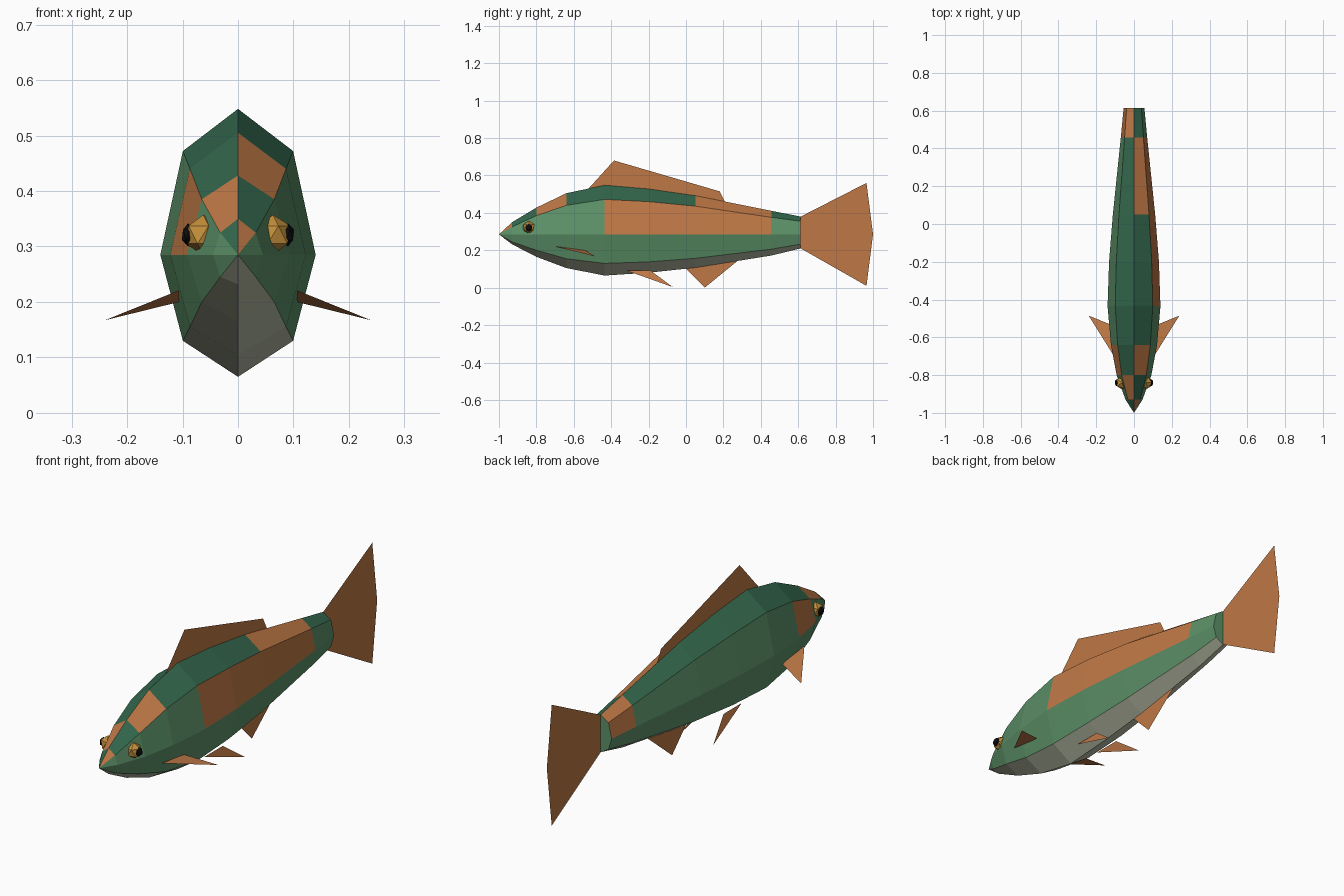
import bpy, bmesh
from mathutils import Vector

if "Cube" in bpy.data.objects:
    bpy.data.objects.remove(bpy.data.objects["Cube"])


def material(name, hexcode):
    m = bpy.data.materials.new(name)
    lin = []
    for i in (0, 2, 4):
        c = int(hexcode[i:i + 2], 16) / 255
        lin.append(c / 12.92 if c < 0.04045 else ((c + 0.055) / 1.055) ** 2.4)
    m.diffuse_color = (*lin, 1)
    m.use_nodes = True
    m.node_tree.nodes["Principled BSDF"].inputs["Base Color"].default_value = m.diffuse_color
    return m


BACK = material("deep_green", "33674C")
SIDE = material("side_green", "5C9168")
BELLY = material("belly_grey", "B8BEA6")
ORANGE = material("orange", "BF7846")
GOLD = material("gold", "C4903C")
BLACK = material("black", "0C0C0E")


def add_object(name, bm, mats):
    me = bpy.data.meshes.new(name)
    bm.to_mesh(me)
    bm.free()
    for m in mats:
        me.materials.append(m)
    ob = bpy.data.objects.new(name, me)
    bpy.context.collection.objects.link(ob)
    return ob


# Body: eight-sided rings of (y, half width, top, shoulder, low side, bottom)
MID = 0.285
rings = [(-0.93, 0.045, 0.350, 0.325, 0.245, 0.232),
         (-0.80, 0.092, 0.428, 0.385, 0.200, 0.165),
         (-0.64, 0.122, 0.505, 0.44, 0.155, 0.105),
         (-0.435, 0.140, 0.548, 0.472, 0.130, 0.065),
         (-0.20, 0.132, 0.528, 0.460, 0.138, 0.080),
         (0.05, 0.112, 0.492, 0.436, 0.157, 0.107),
         (0.457, 0.070, 0.411, 0.376, 0.206, 0.172),
         (0.613, 0.055, 0.380, 0.355, 0.233, 0.210)]
# Orange patches: strip number -> ring segments (segment 0 is the snout)
PATCHES = {0: {0, 2, 6}, 1: {4, 5, 6}, 6: {2, 7}, 7: {1, 7}}

bm = bmesh.new()
nose = bm.verts.new((0, -1, MID))
loops = []
for y, w, top, up, low, bot in rings:
    s = 0.71 * w
    pts = [(0, top), (s, up), (w, MID), (s, low),
           (0, bot), (-s, low), (-w, MID), (-s, up)]
    loops.append([bm.verts.new((x, y, z)) for x, z in pts])
base = [0, 1, 1, 2, 2, 1, 1, 0]
for seg in range(len(rings)):
    for i in range(8):
        j = (i + 1) % 8
        b = loops[seg]
        if seg == 0:
            f = bm.faces.new((nose, b[j], b[i]))
        else:
            a = loops[seg - 1]
            f = bm.faces.new((a[i], a[j], b[j], b[i]))
        f.material_index = 3 if seg in PATCHES.get(i, ()) else base[i]
cap = bm.faces.new(loops[-1])
cap.material_index = 1
bmesh.ops.recalc_face_normals(bm, faces=bm.faces)
add_object("body", bm, [BACK, SIDE, BELLY, ORANGE])


# Flat fins
def fin(name, pts):
    bm = bmesh.new()
    bm.faces.new([bm.verts.new(p) for p in pts])
    add_object(name, bm, [ORANGE])


def middle_fin(name, pts):
    fin(name, [(0, y, z) for y, z in pts])


middle_fin("back_fin", [(-0.53, 0.52), (-0.385, 0.68), (0.18, 0.515),
                        (0.21, 0.455), (-0.2, 0.52)])
middle_fin("tail_fin", [(0.613, 0.38), (0.613, 0.21), (0.965, 0.01),
                        (1.0, 0.285), (0.965, 0.56)])
middle_fin("rear_belly_fin", [(-0.01, 0.11), (0.10, 0.0), (0.29, 0.155)])

for side, s in (("right", 1), ("left", -1)):
    fin(side + "_chest_fin", [(s * 0.106, -0.70, 0.221), (s * 0.106, -0.54, 0.20),
                              (s * 0.24, -0.485, 0.167)])
    fin(side + "_belly_fin", [(s * 0.056, -0.32, 0.092), (s * 0.056, -0.19, 0.092),
                              (s * 0.087, -0.07, 0.003)])

    # Faceted eye with a flattened dark pupil on its outer side
    for part, x, r, flat, mat in (("eye", 0.063, 0.036, 1, GOLD),
                                  ("pupil", 0.090, 0.021, 0.6, BLACK)):
        bm = bmesh.new()
        bmesh.ops.create_icosphere(bm, subdivisions=1, radius=r)
        bmesh.ops.scale(bm, verts=bm.verts, vec=Vector((flat, 1, 1)))
        bmesh.ops.translate(bm, verts=bm.verts, vec=Vector((s * x, -0.84, 0.321)))
        add_object(side + "_" + part, bm, [mat])
